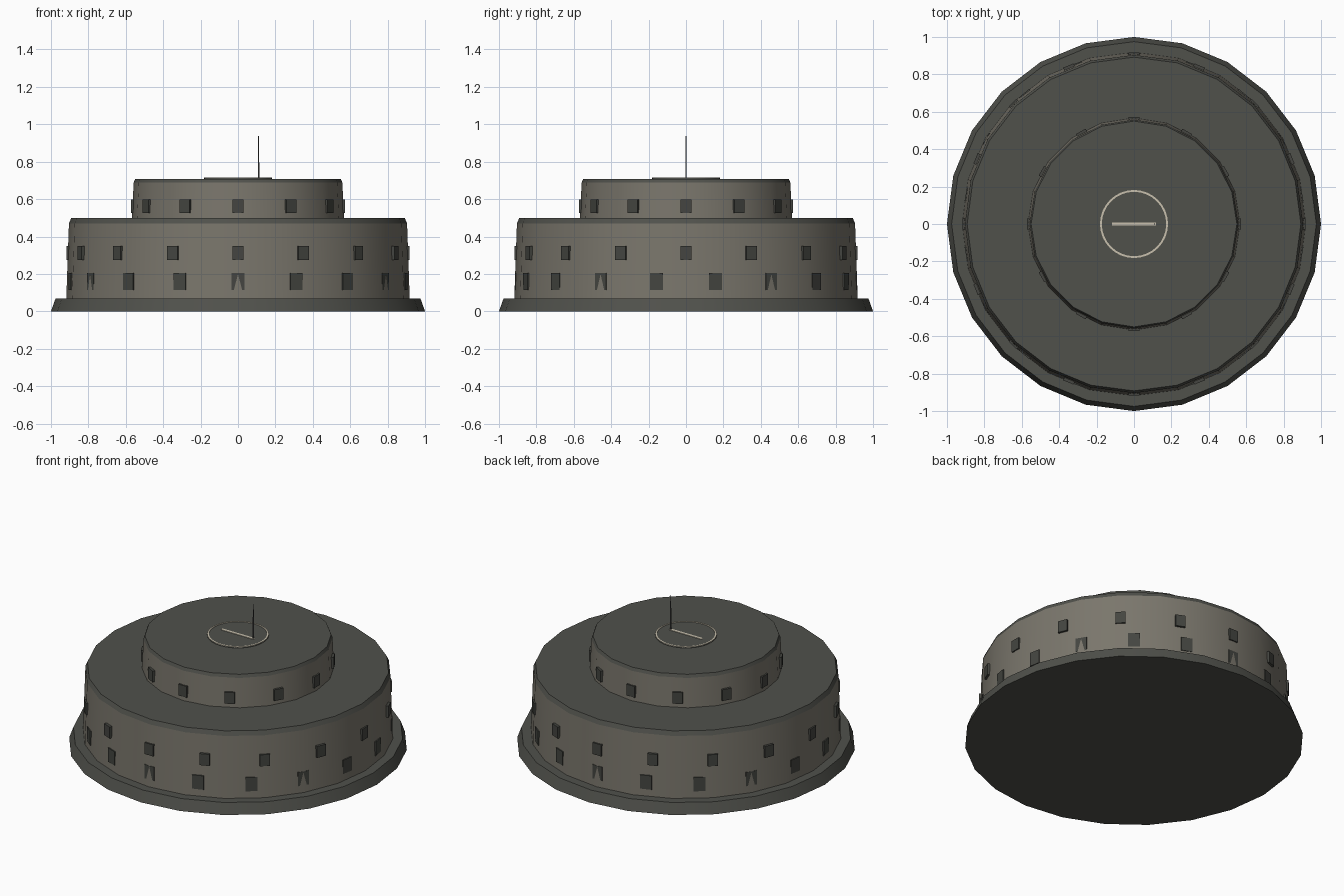
import bpy, bmesh, math

if "Cube" in bpy.data.objects:
    bpy.data.objects.remove(bpy.data.objects["Cube"])


def material(name, rgb):
    m = bpy.data.materials.new(name)
    m.diffuse_color = (*rgb, 1)
    m.use_nodes = True
    m.node_tree.nodes["Principled BSDF"].inputs["Base Color"].default_value = m.diffuse_color
    return m


WALL = material("warm_stone", (0.195, 0.182, 0.150))
DARK = material("dark_concrete", (0.080, 0.082, 0.071))
GLASS = material("window_dark", (0.058, 0.060, 0.052))
PAINT = material("pale_paint", (0.58, 0.53, 0.42))
METAL = material("mast_grey", (0.10, 0.10, 0.10))


def make(name, bm, mat, smooth=False):
    bmesh.ops.recalc_face_normals(bm, faces=bm.faces)
    me = bpy.data.meshes.new(name)
    bm.to_mesh(me)
    bm.free()
    ob = bpy.data.objects.new(name, me)
    bpy.context.collection.objects.link(ob)
    me.materials.append(mat)
    if smooth:
        bpy.ops.object.select_all(action='DESELECT')
        ob.select_set(True)
        bpy.context.view_layer.objects.active = ob
        bpy.ops.object.shade_smooth_by_angle(angle=math.radians(25))
    return ob


def frustum(name, sides, r0, z0, r1, z1, mat, smooth=True):
    """Closed tapered drum with a corner on the +x axis."""
    bm = bmesh.new()
    rings = [[bm.verts.new((r * math.cos(math.tau * i / sides),
                            r * math.sin(math.tau * i / sides), z))
              for i in range(sides)] for r, z in ((r0, z0), (r1, z1))]
    low, high = rings
    for i in range(sides):
        j = (i + 1) % sides
        bm.faces.new((low[i], low[j], high[j], high[i]))
    bm.faces.new(low)
    bm.faces.new(high)
    return make(name, bm, mat, smooth)


def add_box(bm, x, y, z, turn=0.0):
    """Box from (min, max) pairs, turned about the z axis."""
    corners = [bm.verts.new((a * math.cos(turn) - b * math.sin(turn),
                             a * math.sin(turn) + b * math.cos(turn), c))
               for a in x for b in y for c in z]
    for f in ((0, 1, 3, 2), (4, 6, 7, 5), (0, 4, 5, 1),
              (2, 3, 7, 6), (0, 2, 6, 4), (1, 5, 7, 3)):
        bm.faces.new([corners[k] for k in f])


def window_row(name, count, radius, width, z0, z1):
    bm = bmesh.new()
    for i in range(count):
        add_box(bm, (radius - 0.04, radius), (-width / 2, width / 2), (z0, z1),
                -math.pi / 2 + math.tau * i / count)
    make(name, bm, GLASS)


# Stacked drums with dark roofs
frustum("base_plinth", 24, 1.0, 0, 0.975, 0.07, DARK)
frustum("lower_drum", 24, 0.918, 0.07, 0.904, 0.47, WALL)
frustum("lower_roof", 24, 0.904, 0.47, 0.892, 0.498, DARK)
frustum("upper_drum", 20, 0.567, 0.498, 0.558, 0.688, WALL)
frustum("upper_roof", 20, 0.558, 0.688, 0.55, 0.708, DARK)

# Rings of windows
window_row("ground_windows", 18, 0.9135, 0.07, 0.115, 0.205)
window_row("middle_windows", 16, 0.917, 0.06, 0.275, 0.35)
window_row("upper_windows", 12, 0.571, 0.06, 0.525, 0.598)

# Landing pad with painted ring and centre stripes
frustum("landing_pad", 32, 0.182, 0.708, 0.182, 0.713, DARK)
bm = bmesh.new()
N = 32
loops = [[bm.verts.new((r * math.cos(math.tau * i / N), r * math.sin(math.tau * i / N), z))
          for i in range(N)]
         for r, z in ((0.182, 0.712), (0.182, 0.716), (0.172, 0.716), (0.172, 0.712))]
for k in range(4):
    a, b = loops[k], loops[(k + 1) % 4]
    for i in range(N):
        j = (i + 1) % N
        bm.faces.new((a[i], a[j], b[j], b[i]))
make("pad_ring", bm, PAINT)

bm = bmesh.new()
add_box(bm, (-0.117, 0.117), (-0.009, 0.009), (0.712, 0.716))
make("pad_stripe", bm, PAINT)

# Mast
frustum("mast", 6, 0.004, 0.708, 0.003, 0.937, METAL).location.x = 0.11
